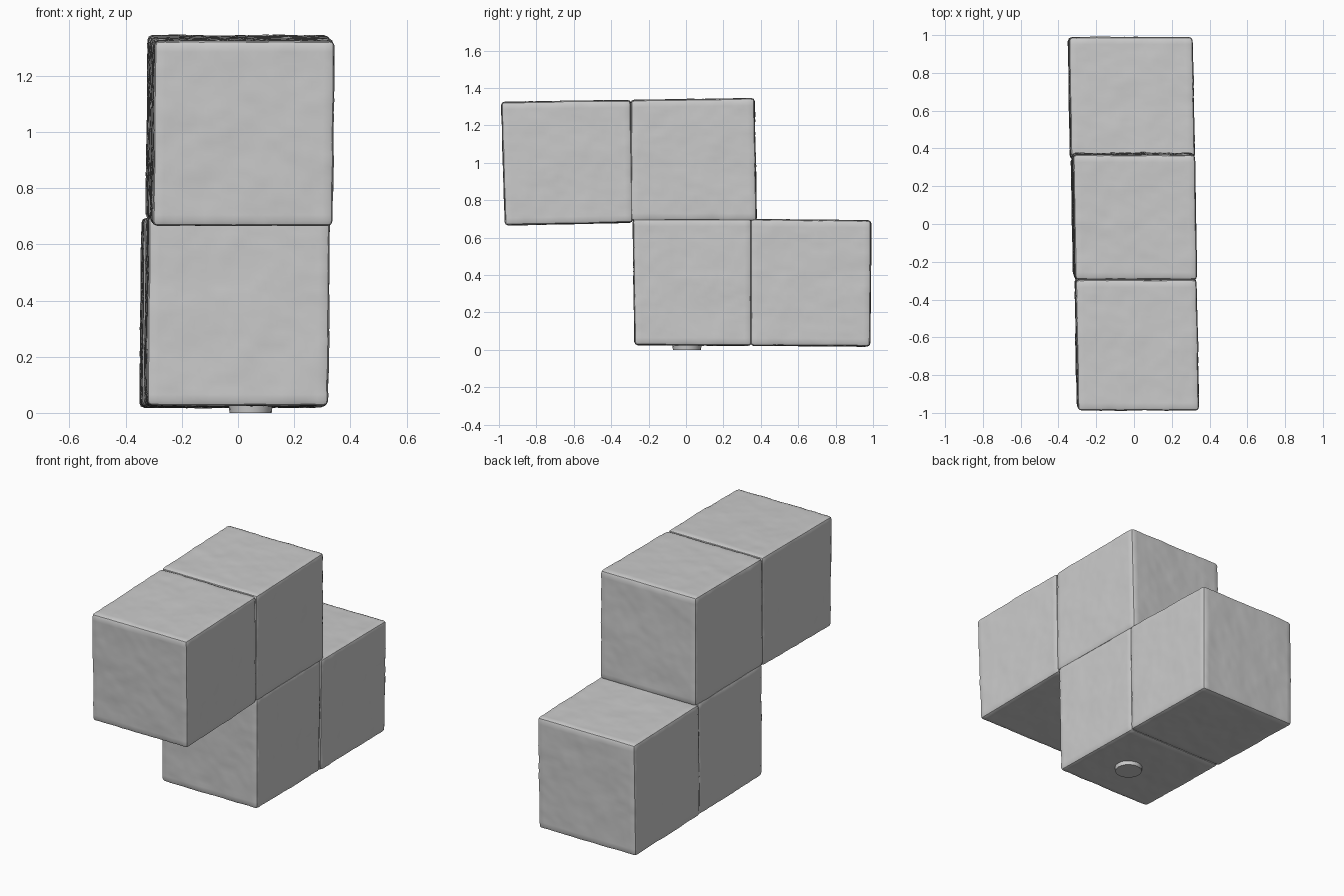
import bpy, bmesh
from mathutils import Vector, noise

default = bpy.data.objects.get("Cube")
if default:
    bpy.data.objects.remove(default, do_unlink=True)

grey = bpy.data.materials.new("stone grey")
grey.use_nodes = True
colour = (0.6, 0.6, 0.6, 1)
grey.diffuse_color = colour
grey.node_tree.nodes["Principled BSDF"].inputs["Base Color"].default_value = colour


def finish(bm, name):
    """Turn a bmesh into a grey object with sharp edges kept."""
    bmesh.ops.recalc_face_normals(bm, faces=bm.faces)
    mesh = bpy.data.meshes.new(name)
    bm.to_mesh(mesh)
    bm.free()
    mesh.materials.append(grey)
    obj = bpy.data.objects.new(name, mesh)
    bpy.context.collection.objects.link(obj)
    bpy.ops.object.select_all(action='DESELECT')
    obj.select_set(True)
    bpy.context.view_layer.objects.active = obj
    bpy.ops.object.shade_smooth_by_angle(angle=0.5)
    return obj


def worn_block(name, profile, half_width):
    """Extrude a side profile of (y, z) corners across x, round and roughen it."""
    bm = bmesh.new()
    sides = []
    for sign in (-1, 1):
        # The whole stack leans and twists very slightly
        sides.append([bm.verts.new((sign * half_width - 0.0175 * y + 0.01 * (z - 0.67), y, z))
                      for y, z in profile])
    left, right = sides
    bm.faces.new(left)
    bm.faces.new(right[::-1])
    for i in range(4):
        j = (i + 1) % 4
        bm.faces.new((left[i], right[i], right[j], left[j]))
    bmesh.ops.recalc_face_normals(bm, faces=bm.faces)
    bmesh.ops.bevel(bm, geom=bm.edges[:], offset=0.018, segments=2,
                    profile=0.5, affect='EDGES')
    long_edges = [e for e in bm.edges if e.calc_length() > 0.2]
    bmesh.ops.subdivide_edges(bm, edges=long_edges, cuts=28, use_grid_fill=True)
    bm.normal_update()
    # Shallow dents and fine grain
    shifts = []
    for v in bm.verts:
        p = Vector(v.co)
        shifts.append(v.normal * (0.003 * noise.noise(p * 7) + 0.002 * noise.noise(p * 25)))
    for v, shift in zip(bm.verts, shifts):
        v.co += shift
    return finish(bm, name)


# Lower pair of blocks
worn_block("lower_front_block",
           [(-0.275, 0.025), (0.35, 0.022), (0.35, 0.7), (-0.285, 0.7)], 0.323)
worn_block("lower_back_block",
           [(0.345, 0.022), (0.985, 0.018), (0.99, 0.692), (0.345, 0.698)], 0.328)

# Upper pair, overhanging towards the front
worn_block("upper_front_block",
           [(-0.968, 0.665), (-0.285, 0.68), (-0.295, 1.335), (-0.988, 1.325)], 0.321)
worn_block("upper_back_block",
           [(-0.295, 0.69), (0.378, 0.69), (0.366, 1.345), (-0.295, 1.335)], 0.323)

# Small round foot underneath
bm = bmesh.new()
bmesh.ops.create_cone(bm, cap_ends=True, segments=20, radius1=0.075, radius2=0.08, depth=0.04)
bmesh.ops.translate(bm, verts=bm.verts, vec=(0.045, 0.005, 0.02))
finish(bm, "round_foot")
